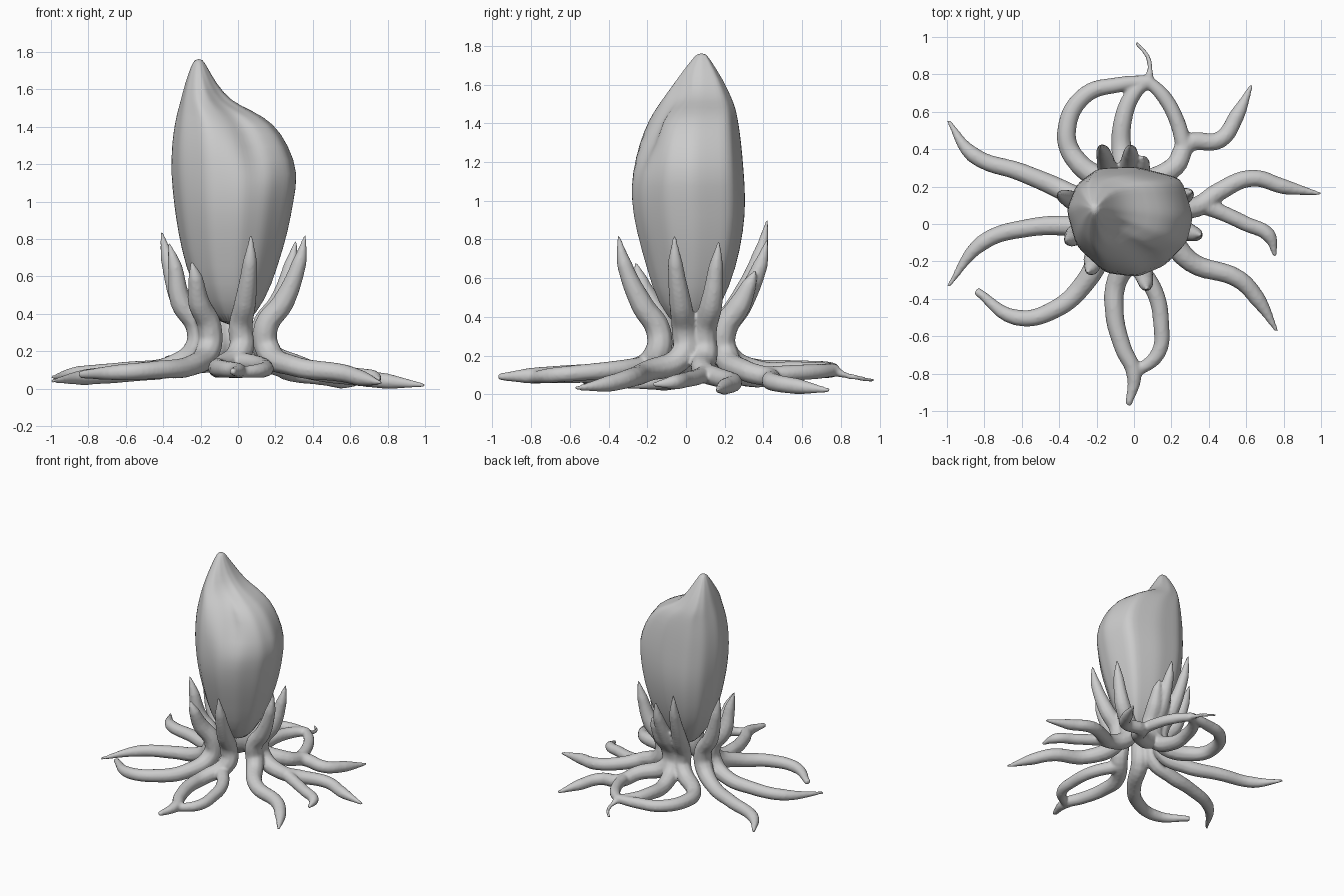
import bpy, bmesh, math
from mathutils import Vector

# ---------- pod body: lofted rings (z, xmin, xmax, ymin, ymax) ----------
RINGS = [
    (0.33, -0.08, 0.04, -0.04, 0.09), (0.47, -0.21, 0.15, -0.15, 0.19),
    (0.65, -0.285, 0.215, -0.205, 0.26), (0.85, -0.328, 0.275, -0.262, 0.3),
    (1.00, -0.349, 0.3, -0.287, 0.31), (1.15, -0.364, 0.33, -0.284, 0.3),
    (1.30, -0.36, 0.275, -0.258, 0.287), (1.42, -0.342, 0.195, -0.213, 0.27),
    (1.485, -0.325, 0.08, -0.17, 0.255), (1.535, -0.31, -0.035, -0.13, 0.235),
    (1.63, -0.285, -0.115, -0.05, 0.19), (1.73, -0.25, -0.17, 0.03, 0.125),
    (1.763, -0.228, -0.192, 0.06, 0.10),
]
# faceted cross-section, scaled to each ring
OUTLINE = [(1, .1), (.82, .8), (.1, 1), (-.52, .97), (-.84, .7), (-1, .22),
           (-.84, -.45), (-.4, -.92), (.13, -1), (.55, -.8), (.9, -.38)]
STEPS = 3


def dent(co):
    # diagonal groove on the front, below the peak
    a, b = Vector((-0.08, 0, 1.54)), Vector((0.1, 0, 1.28))
    p = Vector((co.x, 0, co.z))
    t = max(0, min(1, (p - a).dot(b - a) / (b - a).length_squared))
    d = (p - a.lerp(b, t)).length
    front = max(0, min(1, (0.08 - co.y) / 0.15))
    co.y += 0.075 * front * math.exp(-(d / 0.075) ** 2)
    return co


bm = bmesh.new()
loops = []
for z, x0, x1, y0, y1 in RINGS:
    ring = []
    for p, q in zip(OUTLINE, OUTLINE[1:] + OUTLINE[:1]):
        for s in range(STEPS):
            u = Vector(p).lerp(Vector(q), s / STEPS)
            x = (x0 + x1) / 2 + (x1 - x0) / 2 * u.x
            y = (y0 + y1) / 2 + (y1 - y0) / 2 * u.y
            ring.append(bm.verts.new(dent(Vector((x, y, z)))))
    loops.append(ring)
n = len(loops[0])
for lo, hi in zip(loops, loops[1:]):
    for i in range(n):
        j = (i + 1) % n
        bm.faces.new((lo[i], lo[j], hi[j], hi[i]))
bm.faces.new(loops[0][::-1])
bm.faces.new(loops[-1])
for f in bm.faces:
    f.smooth = True
mesh = bpy.data.meshes.new("pod_body")
bm.to_mesh(mesh)
bm.free()
body = bpy.data.objects.new("pod_body", mesh)
bpy.context.collection.objects.link(body)
sub = body.modifiers.new("smooth", "SUBSURF")
sub.levels = sub.render_levels = 1

# ---------- roots: tapered tubes, fused together ----------
curve = bpy.data.curves.new("tentacle_roots", "CURVE")
curve.dimensions = "3D"
curve.bevel_depth = 1.0
curve.bevel_resolution = 3
curve.resolution_u = 6
curve.use_fill_caps = True


def tube(points):
    # points: (x, y, z, radius)
    s = curve.splines.new("BEZIER")
    s.bezier_points.add(len(points) - 1)
    for bp, (x, y, z, r) in zip(s.bezier_points, points):
        bp.co = (x, y, z)
        bp.radius = r
        bp.handle_left_type = bp.handle_right_type = "AUTO"


def floor_part(path, z0, z1, r0=0.056, r1=0.01):
    last = len(path) - 1
    out = []
    for i, (x, y) in enumerate(path):
        t = i / last
        r = r0 + (0.038 - r0) * t if i < last else r1
        out.append((x, y, z0 + (z1 - z0) * t ** 0.8, r))
    return out


def stalk(tip, path, z0=0.12, z1=0.02, r1=0.01):
    # upright claw, waist, then the arm along the floor
    tx, ty, tz = tip
    k = 0.44 / math.hypot(tx + 0.03, ty - 0.02)
    up = [(tx, ty, tz, 0.008),
          (tx * 0.91, ty * 0.91, 0.47 + (tz - 0.47) * 0.58, 0.04)]
    for f, z, r in ((0.64, 0.46, 0.06), (0.43, 0.33, 0.066), (0.45, 0.21, 0.068)):
        up.append(((tx + 0.03) * f * k - 0.035, (ty - 0.02) * f * k * 0.92 + 0.025, z, r))
    tube(up + floor_part(path, z0, z1, r1=r1))


# left side
stalk((-0.41, 0.16, 0.84), [(-0.36, 0.17), (-0.6, 0.275), (-0.86, 0.37), (-0.995, 0.555)], z1=0.06)
stalk((-0.37, -0.09, 0.78), [(-0.36, -0.01), (-0.56, -0.02), (-0.81, -0.1), (-0.995, -0.335)], z1=0.04)
# front
stalk((-0.25, -0.26, 0.68), [(-0.26, -0.31), (-0.42, -0.455), (-0.63, -0.5), (-0.845, -0.355)], z1=0.075, r1=0.022)
stalk((0.07, -0.35, 0.82), [(-0.09, -0.3), (-0.105, -0.47), (-0.06, -0.66), (0.0, -0.8), (-0.03, -0.97)], z1=0.09, r1=0.018)
# right side
stalk((0.36, -0.06, 0.82), [(0.3, -0.2), (0.56, -0.295), (0.66, -0.4), (0.765, -0.575)], z1=0.03)
stalk((0.31, 0.17, 0.79), [(0.33, 0.09), (0.45, 0.17), (0.63, 0.245), (0.8, 0.2), (1.0, 0.16)], z1=0.018)
# back
stalk((0.05, 0.36, 0.64), [(0.22, 0.31), (0.29, 0.43), (0.46, 0.45), (0.55, 0.58), (0.63, 0.745)], z1=0.02)
stalk((-0.02, 0.42, 0.8), [(-0.065, 0.38), (-0.06, 0.55), (0.0, 0.7), (0.08, 0.77)], 0.12, 0.125, 0.033)
stalk((-0.18, 0.42, 0.9), [(-0.32, 0.355), (-0.36, 0.5), (-0.26, 0.69), (-0.08, 0.745), (0.08, 0.765)], 0.13, 0.125, 0.033)
# side branches that fork off or close the rings
tube(floor_part([(0.0, -0.2), (0.11, -0.36), (0.145, -0.53), (0.13, -0.69), (0.0, -0.8)], 0.15, 0.085, 0.05, 0.03))
tube(floor_part([(0.36, 0.1), (0.47, 0.06), (0.6, 0.0), (0.72, -0.06), (0.755, -0.175)], 0.11, 0.05, 0.045))
tube(floor_part([(0.27, 0.4), (0.23, 0.55), (0.16, 0.68), (0.07, 0.77)], 0.1, 0.125, 0.045, 0.033))
tube([(0.07, 0.75, 0.13, 0.035), (0.085, 0.82, 0.1, 0.016), (0.075, 0.89, 0.085, 0.014), (0.01, 0.97, 0.07, 0.011)])

roots = bpy.data.objects.new("tentacle_roots", curve)
bpy.context.collection.objects.link(roots)
bpy.ops.object.select_all(action="DESELECT")
roots.select_set(True)
bpy.context.view_layer.objects.active = roots
bpy.ops.object.convert(target="MESH")
roots = bpy.context.view_layer.objects.active
fuse = roots.modifiers.new("fuse", "REMESH")
fuse.mode = "VOXEL"
fuse.voxel_size = 0.01
fuse.use_smooth_shade = True
relax = roots.modifiers.new("relax", "SMOOTH")
relax.factor = 0.5
relax.iterations = 6
